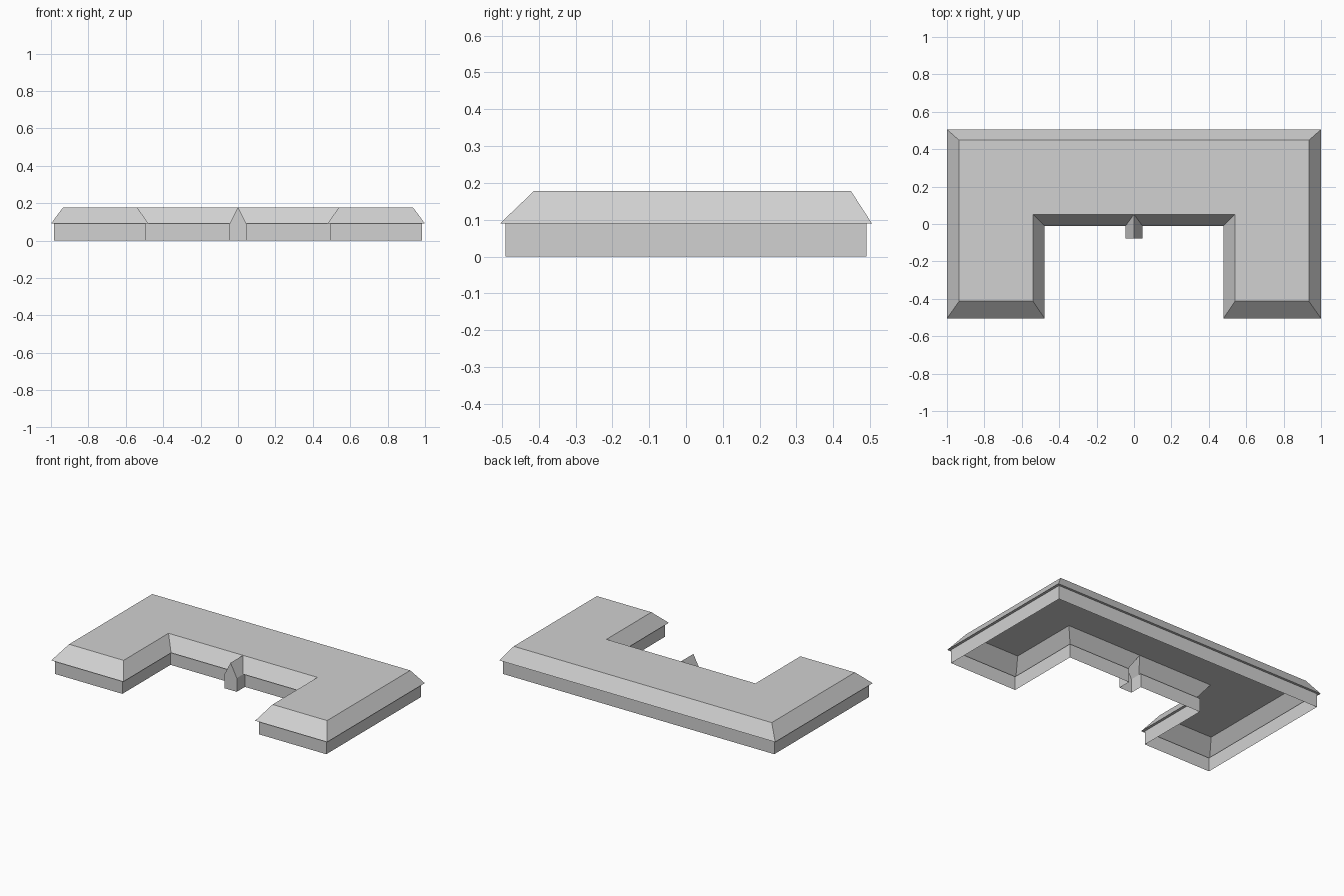
import bpy
import bmesh

cube = bpy.data.objects.get("Cube")
if cube:
    bpy.data.objects.remove(cube, do_unlink=True)

# One plain colour for the whole building
grey = bpy.data.materials.new("light_grey")
grey.use_nodes = True
colour = (0.64, 0.64, 0.64, 1)
grey.diffuse_color = colour
grey.node_tree.nodes["Principled BSDF"].inputs["Base Color"].default_value = colour

EAVE, TOP, PORCH_X, PORCH_Y = 0.09, 0.178, 0.045, -0.077


def half_part(name, faces):
    """Make a part from the faces of its +x half and mirror it."""
    bm = bmesh.new()
    for points in faces:
        bm.faces.new([bm.verts.new(p) for p in points])
    bmesh.ops.remove_doubles(bm, verts=bm.verts, dist=0.0005)
    mesh = bpy.data.meshes.new(name)
    bm.to_mesh(mesh)
    bm.free()
    mesh.materials.append(grey)
    obj = bpy.data.objects.new(name, mesh)
    bpy.context.collection.objects.link(obj)
    mirror = obj.modifiers.new("mirror", "MIRROR")
    mirror.use_axis[0] = True
    mirror.merge_threshold = 0.0005


def outline(back, side, front, inner, court, end):
    """Half of the U-shaped plan, from back centre round to the porch."""
    return [(0, back), (side, back), (side, front),
            (inner, front), (inner, court), (end, court)]


def at(path, z):
    return [(x, y, z) for x, y in path]


def band(low, high):
    """Quads joining two matching paths, facing outward."""
    return [(low[i + 1], low[i], high[i], high[i + 1])
            for i in range(len(low) - 1)]


wall = outline(0.49, 0.983, -0.49, 0.495, 0.008, PORCH_X)
eave = outline(0.505, 1.0, -0.505, 0.478, -0.01, PORCH_X)
ridge = outline(0.448, 0.935, -0.413, 0.54, 0.052, 0)

# Main building: open-bottomed walls, eave underside, hipped roof with flat top
half_part("walls", band(at(wall, 0), at(wall, EAVE)))
half_part("eave_soffit", band(at(wall, EAVE), at(eave, EAVE)))
half_part("roof", band(at(eave, EAVE), at(ridge, TOP)) + [at(ridge, TOP)[::-1]])

# Entrance porch: side walls, gabled front and pitched roof meeting the valley
base = (PORCH_X, PORCH_Y, 0)
corner = (PORCH_X, PORCH_Y, EAVE)
peak = (0, PORCH_Y, TOP)
half_part("porch_side_walls", [(base, (PORCH_X, 0.008, 0),
                                (PORCH_X, 0.008, EAVE), corner)])
half_part("porch_gable", [((0, PORCH_Y, 0), base, corner, peak)])
half_part("porch_roof", [(corner, (PORCH_X, -0.01, EAVE), (0, 0.052, TOP), peak)])
